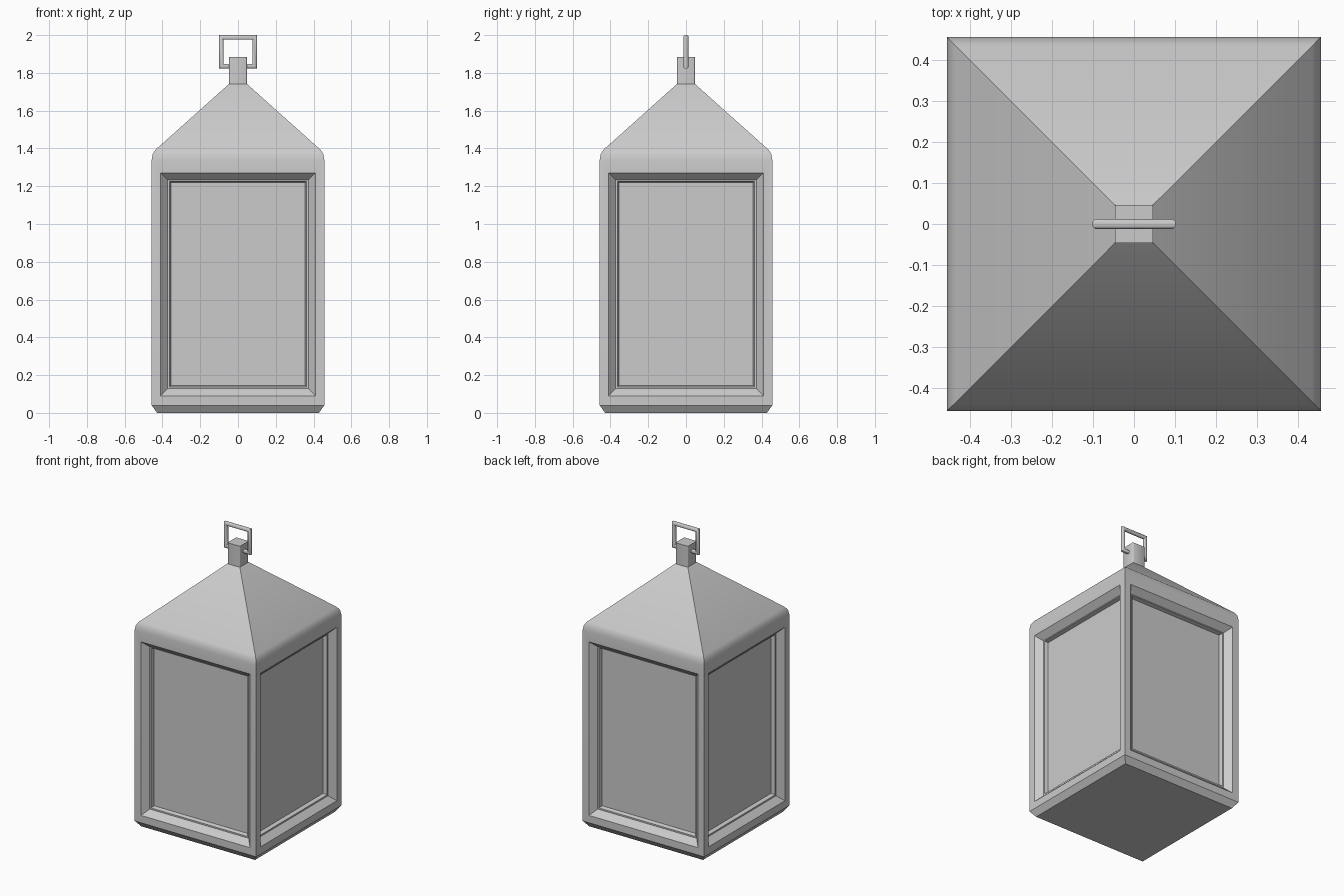
import bpy, bmesh, math
from mathutils import Matrix, Vector

if "Cube" in bpy.data.objects:
    bpy.data.objects.remove(bpy.data.objects["Cube"])


def finish(name, bm, angle=None):
    """Weld, fix normals, create the object and optionally smooth it."""
    bmesh.ops.remove_doubles(bm, verts=bm.verts, dist=1e-5)
    bmesh.ops.recalc_face_normals(bm, faces=bm.faces)
    mesh = bpy.data.meshes.new(name)
    bm.to_mesh(mesh)
    bm.free()
    ob = bpy.data.objects.new(name, mesh)
    bpy.context.collection.objects.link(ob)
    if angle:
        bpy.ops.object.select_all(action='DESELECT')
        ob.select_set(True)
        bpy.context.view_layer.objects.active = ob
        bpy.ops.object.shade_smooth_by_angle(angle=math.radians(angle))
    return ob


def loft(bm, loops):
    """Join successive closed loops of points with quads."""
    rows = [[bm.verts.new(p) for p in loop] for loop in loops]
    n = len(rows[0])
    for a, b in zip(rows, rows[1:]):
        for i in range(n):
            j = (i + 1) % n
            bm.faces.new((a[i], a[j], b[j], b[i]))
    return rows


def square(h, z):
    return [(-h, -h, z), (h, -h, z), (h, h, z), (-h, h, z)]


def side_rect(half, y, z0, z1, turn):
    """Upright rectangle on the front, turned to one of the four sides."""
    rot = Matrix.Rotation(turn * math.pi / 2, 3, 'Z')
    return [rot @ Vector(p) for p in
            ((-half, y, z0), (half, y, z0), (half, y, z1), (-half, y, z1))]


W = 0.457  # half width of the body

# Housing: base chamfer, rounded eaves and pyramid roof
bm = bmesh.new()
base = loft(bm, [square(0.428, 0), square(W, 0.04)])
bm.faces.new(base[0])
roof = loft(bm, [square(W, 1.34), square(0.452, 1.37),
                 square(0.437, 1.393), square(0.047, 1.742)])
bm.faces.new(roof[-1])

# Housing: four walls with stepped window frames (half width, depth, bottom, top)
frame = [(W, 0, 0.04, 1.34), (0.41, 0, 0.09, 1.27), (0.372, 0.04, 0.128, 1.232),
         (0.362, 0.04, 0.138, 1.226), (0.356, 0.065, 0.145, 1.22)]
for k in range(4):
    loft(bm, [side_rect(h, -W + d, z0, z1, k) for h, d, z0, z1 in frame])
finish("lantern_housing", bm, 28)

# Window panes
bm = bmesh.new()
h, d, z0, z1 = frame[-1]
for k in range(4):
    bm.faces.new([bm.verts.new(p) for p in side_rect(h, -W + d, z0, z1, k)])
panes = finish("window_panes", bm)

# Neck block on the roof tip
bm = bmesh.new()
bmesh.ops.create_cube(bm, size=1, matrix=Matrix.Translation((0, 0, 1.8075))
                      @ Matrix.Diagonal((0.094, 0.094, 0.155, 1)))
upright = [e for e in bm.edges if abs(e.verts[0].co.z - e.verts[1].co.z) > 0.1]
bmesh.ops.bevel(bm, geom=upright, offset=0.006, segments=2, profile=0.5,
                affect='EDGES')
finish("neck_block", bm, 50)

# Rectangular hanging ring with a chamfered section, mitred corners
section = [(0.0, -0.006), (0.006, -0.0125), (0.018, -0.0125), (0.024, -0.006),
           (0.024, 0.006), (0.018, 0.0125), (0.006, 0.0125), (0.0, 0.006)]
corners = [(-1, -1), (1, -1), (1, 1), (-1, 1), (-1, -1)]
bm = bmesh.new()
loft(bm, [[(sx * (0.101 - inset), y, 1.9115 + sz * (0.0885 - inset))
           for inset, y in section] for sx, sz in corners])
finish("hanging_ring", bm, 50)

# Panes form an open sheet, so face each one outward
for poly in panes.data.polygons:
    if poly.normal.dot(poly.center - Vector((0, 0, poly.center.z))) < 0:
        poly.flip()
